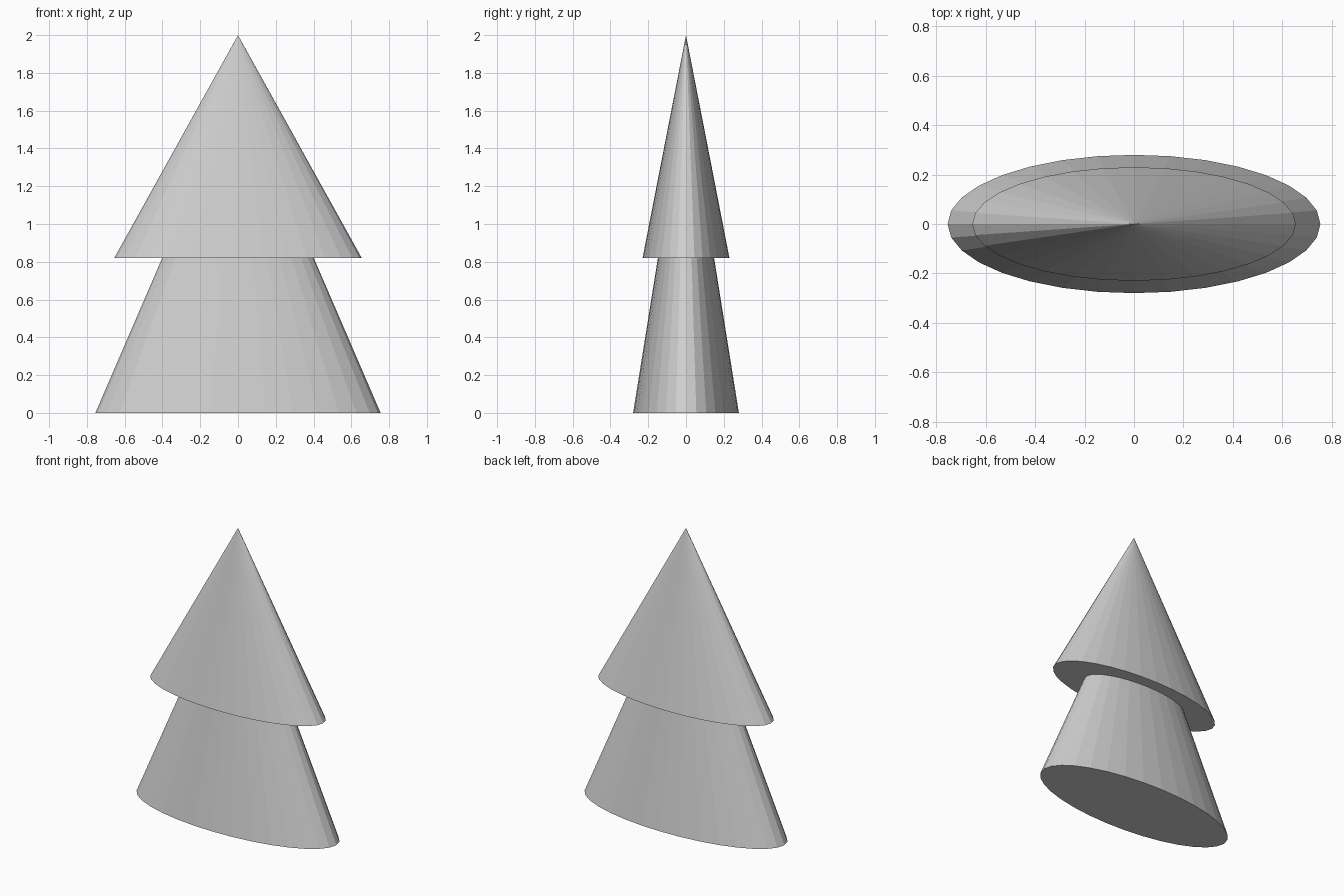
import bpy

cube = bpy.data.objects.get("Cube")
if cube:
    bpy.data.objects.remove(cube, do_unlink=True)

# Single plain grey finish
grey = bpy.data.materials.new("light_grey")
grey.use_nodes = True
colour = (0.62, 0.62, 0.62, 1)
grey.diffuse_color = colour
grey.node_tree.nodes["Principled BSDF"].inputs["Base Color"].default_value = colour


def flattened_cone(name, half_width, half_depth, bottom, top):
    """Flat-shaded cone squashed front to back."""
    bpy.ops.mesh.primitive_cone_add(
        vertices=32, radius1=1, radius2=0, depth=top - bottom,
        location=(0, 0, (bottom + top) / 2))
    obj = bpy.context.object
    obj.name = obj.data.name = name
    obj.scale = (half_width, half_depth, 1)
    bpy.ops.object.transform_apply(location=False, rotation=False, scale=True)
    obj.data.materials.append(grey)
    return obj


# Two tiers of foliage, the lower tip hidden inside the upper tier
flattened_cone("lower_tier", 0.755, 0.28, 0, 1.75)
flattened_cone("upper_tier", 0.655, 0.23, 0.82, 2)
